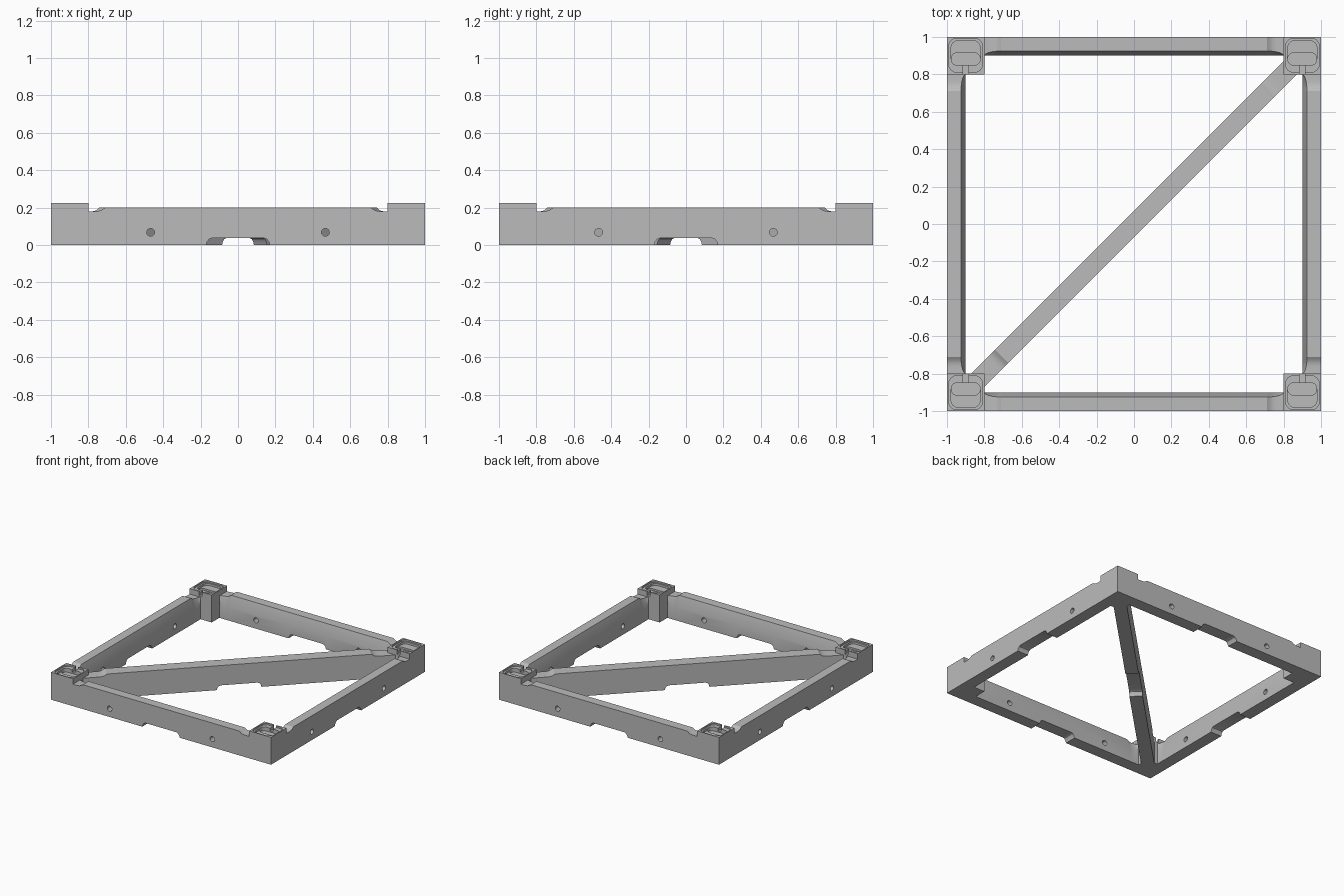
import bpy, bmesh, math
from mathutils import Matrix, Vector

cube = bpy.data.objects.get("Cube")
if cube:
    bpy.data.objects.remove(cube, do_unlink=True)

grey = bpy.data.materials.new("warm_grey")
grey.use_nodes = True
colour = (0.5, 0.5, 0.5, 1)
grey.diffuse_color = colour
grey.node_tree.nodes["Principled BSDF"].inputs["Base Color"].default_value = colour


def make_object(name, bm):
    bmesh.ops.recalc_face_normals(bm, faces=bm.faces)
    mesh = bpy.data.meshes.new(name)
    bm.to_mesh(mesh)
    bm.free()
    mesh.materials.append(grey)
    obj = bpy.data.objects.new(name, mesh)
    bpy.context.collection.objects.link(obj)
    return obj


def loft(name, sections):
    """Skin a closed solid through equally sized rings of points."""
    bm = bmesh.new()
    rings = [[bm.verts.new(p) for p in s] for s in sections]
    n = len(rings[0])
    for a, b in zip(rings, rings[1:]):
        for i in range(n):
            j = (i + 1) % n
            bm.faces.new((a[i], a[j], b[j], b[i]))
    bm.faces.new(rings[0])
    bm.faces.new(rings[-1])
    return make_object(name, bm)


def subtract(obj, cutters):
    """Cut the solids away, bake the result and remove the cutters."""
    for c in cutters:
        c.hide_render = True
        mod = obj.modifiers.new("cut", "BOOLEAN")
        mod.operation = "DIFFERENCE"
        mod.solver = "EXACT"
        mod.object = c
    bpy.context.view_layer.update()
    graph = bpy.context.evaluated_depsgraph_get()
    baked = bpy.data.meshes.new_from_object(obj.evaluated_get(graph))
    obj.modifiers.clear()
    obj.data = baked
    for c in cutters:
        bpy.data.objects.remove(c, do_unlink=True)


def finish(obj):
    bpy.ops.object.select_all(action="DESELECT")
    obj.select_set(True)
    bpy.context.view_layer.objects.active = obj
    bpy.ops.object.shade_smooth_by_angle(angle=math.radians(28))


# Beam outline: arched foot opening in the middle, dipped top near the ends
FOOT = [(0.14, 0.037), (0.155, 0.031), (0.165, 0.017), (0.17, 0)]
DIP = [(0, 0.2), (0.005, 0.197), (0.018, 0.187), (0.035, 0.182), (0.05, 0.18)]


def stations(dip_start, end):
    half = [(x, 0.2, z) for x, z in FOOT]
    half += [(dip_start + x, z, 0) for x, z in DIP]
    half += [(dip_start + 0.07, 0.18, 0), (dip_start + 0.083, 0.18, 0), (end, 0.18, 0)]
    return [(-x, t, b) for x, t, b in reversed(half)] + half


def slope_width(x):
    """Inner sloping edge fades out in an arc beside the corners."""
    u = min(1, max(0, (abs(x) - 0.71) / 0.09))
    return max(0.001, 0.025 * math.sqrt(1 - u * u))


def rail_section(x, top, foot):
    c = slope_width(x)
    return [(x, -1, foot), (x, -1, top), (x, -0.9 - c, top),
            (x, -0.9, top - 3.6 * c), (x, -0.9, foot)]


def hole_cutter(x):
    bm = bmesh.new()
    place = Matrix.Translation((x, -0.95, 0.068)) @ Matrix.Rotation(math.pi / 2, 4, "X")
    bmesh.ops.create_cone(bm, cap_ends=True, segments=24, radius1=0.021,
                          radius2=0.021, depth=0.3, matrix=place)
    return make_object("hole_cutter", bm)


# Four side rails
for k, side in enumerate(("front", "left", "back", "right")):
    rail = loft(side + "_rail", [rail_section(*s) for s in stations(0.71, 0.8)])
    subtract(rail, [hole_cutter(0.467), hole_cutter(-0.467)])
    rail.data.transform(Matrix.Rotation(k * math.pi / 2, 4, "Z"))
    finish(rail)

# Diagonal brace
brace = loft("diagonal_brace", [
    [(x, -0.05, b), (x, -0.05, t), (x, 0.05, t), (x, 0.05, b)]
    for x, t, b in stations(1.0, 1.2)])
brace.data.transform(Matrix.Rotation(math.pi / 4, 4, "Z"))
finish(brace)


def rounded_prism(name, centre, half, radius, bottom, top=0.3):
    ring = []
    for q in range(4):
        corner = Vector((1 if q in (0, 3) else -1, 1 if q < 2 else -1))
        for i in range(7):
            a = (q + i / 6) * math.pi / 2
            ring.append((centre[0] + corner.x * (half[0] - radius) + radius * math.cos(a),
                         centre[1] + corner.y * (half[1] - radius) + radius * math.sin(a)))
    return loft(name, [[(x, y, z) for x, y in ring] for z in (bottom, top)])


def box(name, low, high):
    bm = bmesh.new()
    size = [h - l for l, h in zip(low, high)]
    mid = [(h + l) / 2 for l, h in zip(low, high)]
    bmesh.ops.create_cube(bm, size=1, matrix=Matrix.Translation(mid) @ Matrix.Diagonal((*size, 1)))
    return make_object(name, bm)


# Corner blocks with stepped sockets and a drain slot
for depth, sy in (("front", -1), ("back", 1)):
    for side, sx in (("left", 1), ("right", -1)):
        block = box(f"{depth}_{side}_corner", (0.8, 0.8, 0), (1, 1, 0.225))
        subtract(block, [
            rounded_prism("rim_cutter", (0.9, 0.902), (0.091, 0.091), 0.045, 0.212),
            rounded_prism("socket_cutter", (0.9, 0.915), (0.078, 0.066), 0.04, 0.195),
            rounded_prism("pocket_cutter", (0.9, 0.882), (0.077, 0.033), 0.03, 0.18),
            box("slot_cutter", (0.886, 0.79, 0.19), (0.914, 0.86, 0.3))])
        block.data.transform(Matrix.Diagonal((sx, sy, 1, 1)))
        if sx * sy < 0:
            block.data.flip_normals()
        finish(block)
